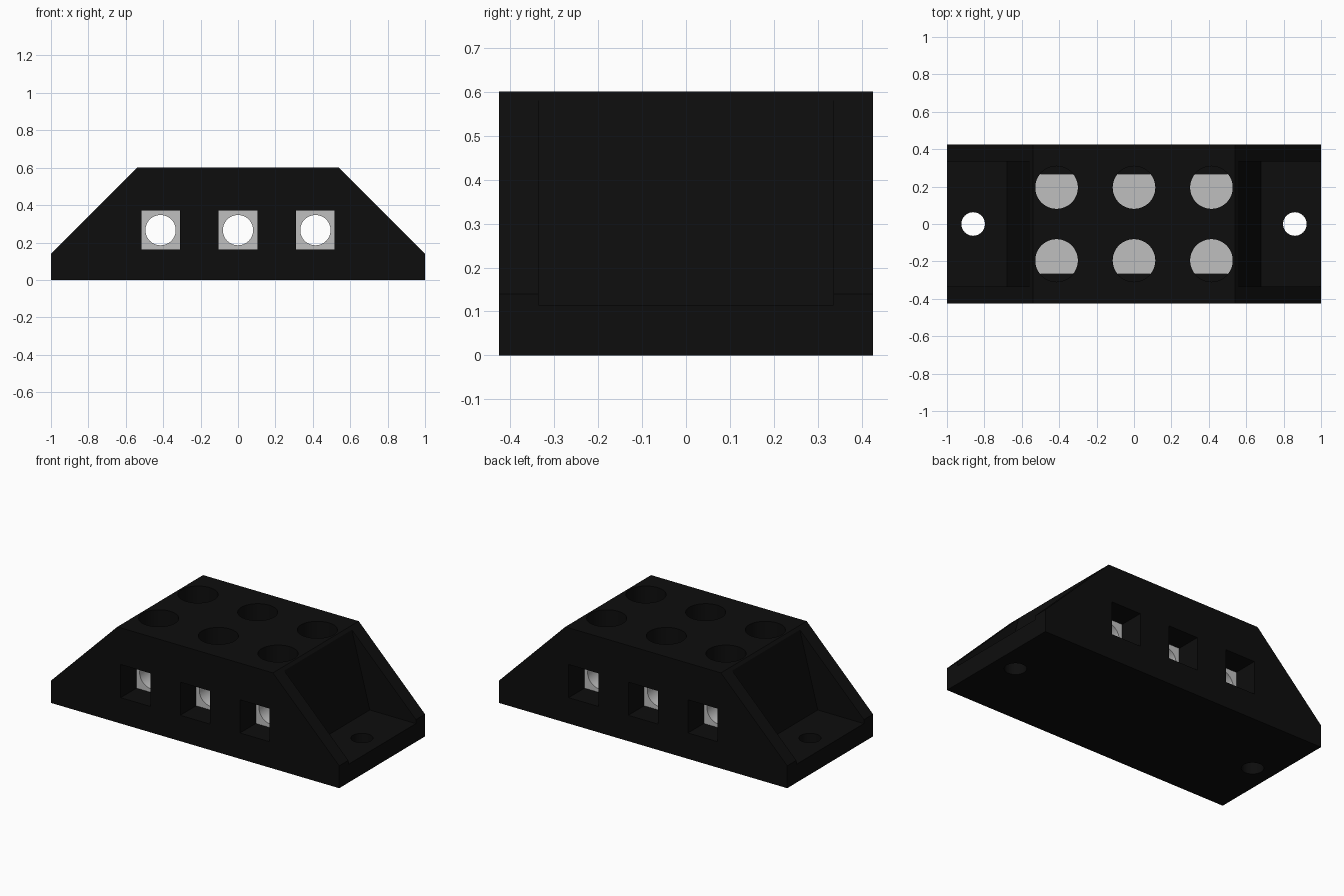
import bpy, bmesh, math
from mathutils import Matrix

if "Cube" in bpy.data.objects:
    bpy.data.objects.remove(bpy.data.objects["Cube"])


def material(name, value):
    m = bpy.data.materials.new(name)
    m.diffuse_color = (value, value, value, 1)
    m.use_nodes = True
    m.node_tree.nodes["Principled BSDF"].inputs["Base Color"].default_value = m.diffuse_color
    return m


black = material("black_plastic", 0.004)
metal = material("pale_metal", 0.52)


def finish(bm, name, mat):
    bmesh.ops.recalc_face_normals(bm, faces=bm.faces)
    me = bpy.data.meshes.new(name)
    bm.to_mesh(me)
    bm.free()
    ob = bpy.data.objects.new(name, me)
    bpy.context.collection.objects.link(ob)
    me.materials.append(mat)
    return ob


def prism(name, profile, half_y, mat=black):
    """Extrude an (x, z) profile along y."""
    bm = bmesh.new()
    face = bm.faces.new([bm.verts.new((x, -half_y, z)) for x, z in profile])
    ext = bmesh.ops.extrude_face_region(bm, geom=[face])["geom"]
    bmesh.ops.translate(bm, vec=(0, 2 * half_y, 0),
                        verts=[v for v in ext if isinstance(v, bmesh.types.BMVert)])
    return finish(bm, name, mat)


def block(name, x, half_x, z0, z1, half_y, mat=black):
    return prism(name, [(x - half_x, z0), (x + half_x, z0),
                        (x + half_x, z1), (x - half_x, z1)], half_y, mat)


def cylinder(name, center, radius, depth, along_y=False, mat=black):
    bm = bmesh.new()
    rot = Matrix.Rotation(math.pi / 2, 4, 'X') if along_y else Matrix()
    bmesh.ops.create_cone(bm, cap_ends=True, segments=48, radius1=radius, radius2=radius,
                          depth=depth, matrix=Matrix.Translation(center) @ rot)
    return finish(bm, name, mat)


def cut(target, cutter):
    mod = target.modifiers.new("cut", 'BOOLEAN')
    mod.operation, mod.solver, mod.object = 'DIFFERENCE', 'EXACT', cutter
    bpy.context.view_layer.objects.active = target
    bpy.ops.object.modifier_apply(modifier=mod.name)
    bpy.data.objects.remove(cutter)


def smooth(ob):
    bpy.ops.object.select_all(action='DESELECT')
    ob.select_set(True)
    bpy.context.view_layer.objects.active = ob
    bpy.ops.object.shade_smooth_by_angle(angle=math.radians(30))


# Housing with sloped ends
housing = prism("housing", [(-1, 0), (1, 0), (1, 0.14), (0.54, 0.6),
                            (-0.54, 0.6), (-1, 0.14)], 0.425)

# Open pockets and mounting holes at both ends
for s in (-1, 1):
    pocket = [(0.68, 0.115), (1.2, 0.115), (1.2, 0.7), (0.525, 0.7)]
    cut(housing, prism("pocket_cutter", [(s * x, z) for x, z in pocket], 0.335))
    cut(housing, cylinder("mount_cutter", (s * 0.86, 0, 0.1), 0.063, 0.6))

for i, x in enumerate((-0.414, 0, 0.414)):
    # Wire windows through the housing and screw wells from the top
    cut(housing, block("window_cutter", x, 0.103, 0.162, 0.37, 0.6))
    for y in (-0.195, 0.195):
        cut(housing, cylinder("well_cutter", (x, y, 0.575), 0.114, 0.4))
    # Metal terminal with a round wire bore
    terminal = block(f"terminal_{i + 1}", x, 0.12, 0.145, 0.385, 0.268, metal)
    cut(terminal, cylinder("bore_cutter", (x, 0, 0.266), 0.081, 1, True, metal))
    smooth(terminal)

smooth(housing)
